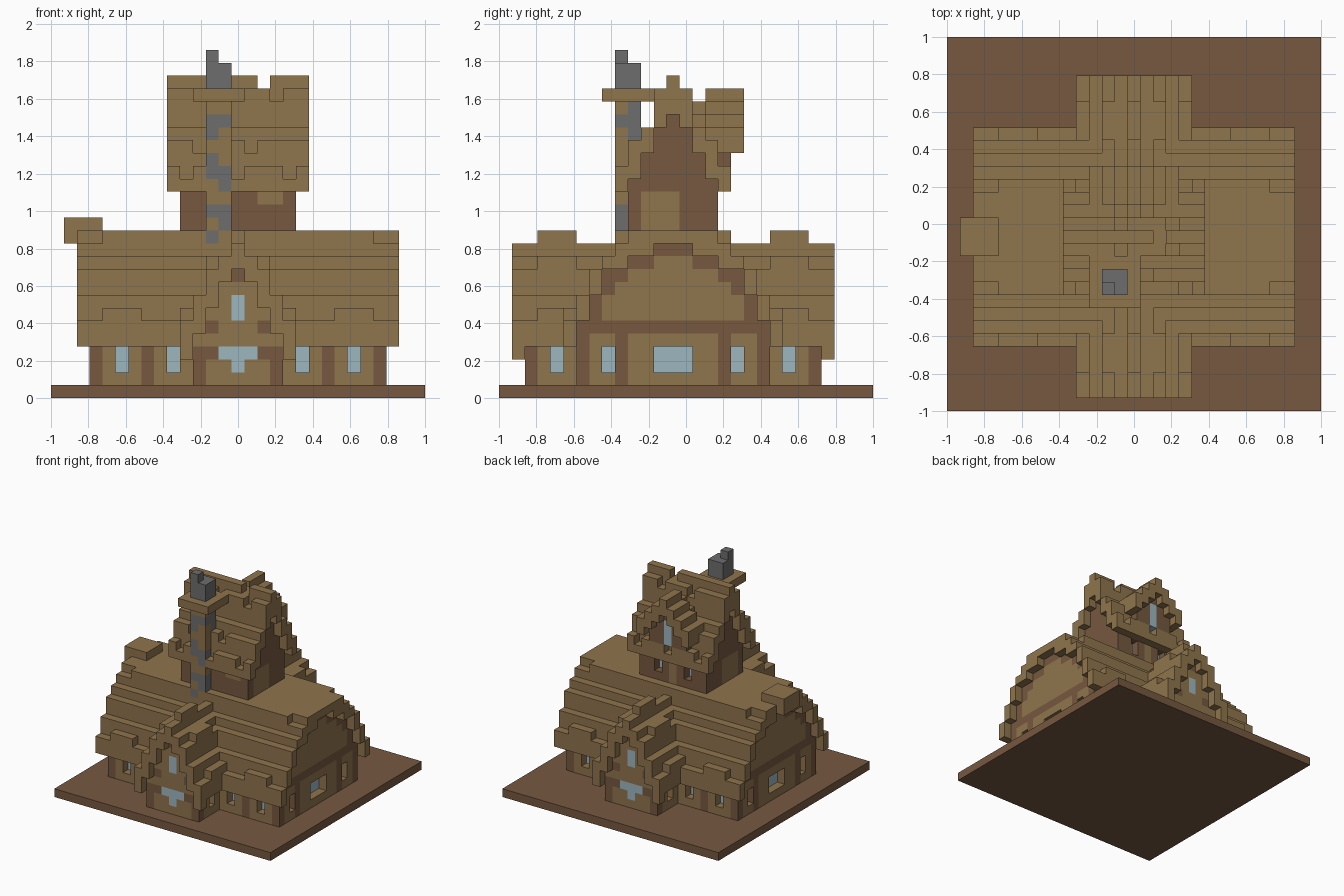
import bpy

cube = bpy.data.objects.get("Cube")
if cube:
    bpy.data.objects.remove(cube, do_unlink=True)

U = 2 / 29          # size of one block
MID = -1            # block row on which the house is symmetric, front to back
grid = {}           # block position -> part name


def material(name, rgb):
    mat = bpy.data.materials.new(name)
    mat.use_nodes = True
    mat.diffuse_color = (*rgb, 1)
    mat.node_tree.nodes["Principled BSDF"].inputs["Base Color"].default_value = (*rgb, 1)
    return mat


straw = material("straw tan", (0.275, 0.178, 0.074))
wood = material("timber brown", (0.181, 0.098, 0.051))
glass = material("pale blue glass", (0.34, 0.47, 0.53))
stone = material("grey stone", (0.155, 0.155, 0.155))
PARTS = {"ground_slab": wood, "plaster_walls": straw, "timber_frame": wood,
         "main_roof": straw, "wing_roof": straw, "tower_walls": wood,
         "tower_panels": straw, "tower_roof": straw, "dormer_roof": straw,
         "dormer_wall": wood, "window_panes": glass, "chimney_stones": stone,
         "chimney_infill": straw, "chimney_ledge": straw}


def fill(part, xs, ys, zs, both_x=False, both_y=False):
    """Paint a block range (inclusive first, last); optionally mirrored. None carves."""
    for x in range(xs[0], xs[1] + 1):
        for y in range(ys[0], ys[1] + 1):
            for z in range(zs[0], zs[1] + 1):
                for px in {x, -x} if both_x else {x}:
                    for py in {y, 2 * MID - y} if both_y else {y}:
                        if part:
                            grid[px, py, z] = part
                        else:
                            grid.pop((px, py, z), None)


# ground slab
fill("ground_slab", (-14, 14), (-14, 14), (0, 0))

# ground floor walls of the long house and the cross wing
fill("plaster_walls", (-11, 11), (-8, 6), (1, 4))
fill("plaster_walls", (-3, 3), (-12, 10), (1, 3))

# main roof: distance from the ridge -> (underside, top)
MAIN = {8: (4, 6), 7: (6, 8), 6: (8, 10), 5: (10, 11), 4: (10, 13),
        3: (11, 13), 2: (11, 13), 1: (12, 13), 0: (12, 13)}
for d, (low, top) in MAIN.items():
    y = MID - d
    if d < 8:
        fill("plaster_walls", (0, 11), (y, y), (4, low - 1), True, True)
    fill("main_roof", (0, 12), (y, y), (low, top - 1), True, True)
fill("main_roof", (8, 10), (-9, -9), (6, 6), True, True)
fill(None, (11, 12), (-5, -5), (12, 12), True, True)
fill("main_roof", (-13, -11), (-2, 0), (12, 13))

# cross wing roof: distance from the ridge -> (underside, top)
WING = {4: (4, 6), 3: (5, 8), 2: (7, 10), 1: (9, 11), 0: (10, 12)}
for d, (low, top) in WING.items():
    if d < 4:
        fill("plaster_walls", (d, d), (-12, MID), (4, low - 1), True, True)
    fill("wing_roof", (d, d), (-13, MID), (low, top - 1), True, True)
    if d % 2 == 0:
        fill("wing_roof", (d, d), (-11, -9), (top, top), True, True)
fill("wing_roof", (4, 4), (-13, -13), (3, 3), True, True)

# timber posts and beams
for x in (7, 11):
    fill("timber_frame", (x, x), (-8, -8), (1, 4), True, True)
fill("timber_frame", (3, 3), (-12, -12), (1, 3), True, True)
fill("timber_frame", (2, 2), (-12, -12), (3, 3), True, True)
fill("timber_frame", (2, 2), (-12, -12), (5, 5), True, True)
fill("timber_frame", (0, 0), (-12, -12), (9, 9), True, True)
fill("timber_frame", (11, 11), (-5, -5), (1, 4), True, True)
fill("timber_frame", (11, 11), (-8, MID), (5, 5), True, True)
# stepped gable trim at both ends of the main roof
for y0, y1, z0, z1 in ((-7, -7, 6, 7), (-6, -6, 8, 9), (-5, -5, 9, 9),
                       (-4, -3, 10, 10), (-2, -1, 11, 11)):
    fill("timber_frame", (11, 11), (y0, y1), (z0, z1), True, True)

# recessed ground floor windows, long sides then gable ends then wing sides
for x in (5, 9):
    fill(None, (x, x), (-8, -8), (2, 3), True, True)
    fill("window_panes", (x, x), (-7, -7), (2, 3), True, True)
for y0, y1 in ((-6, -6), (-2, MID)):
    fill(None, (11, 11), (y0, y1), (2, 3), True, True)
    fill("window_panes", (10, 10), (y0, y1), (2, 3), True, True)
fill(None, (3, 3), (-10, -10), (2, 3), True, True)
fill("window_panes", (2, 2), (-10, -10), (2, 3), True, True)
# windows in the wing gables
fill("window_panes", (0, 1), (-12, -12), (3, 3), True, True)
fill("window_panes", (0, 0), (-12, -12), (2, 2), True, True)
fill("window_panes", (0, 0), (-12, -12), (6, 7), True, True)

# tower and its steep roof: distance from the ridge -> (underside, top)
TOWER = {4: (16, 18), 3: (17, 20), 2: (19, 21), 1: (21, 24), 0: (22, 25)}
fill("tower_walls", (-4, 4), (-4, 2), (13, 16))
for d, (low, top) in TOWER.items():
    y = MID - d
    if d < 4:
        fill("tower_walls", (0, 4), (y, y), (16, low - 1), True, True)
    fill("tower_roof", (0, 5), (y, y), (low, top - 1), True, True)
    # ragged thatch: drop some blocks from the row tops
    for x in range(-4, 5):
        if d not in (0, 2) and (x + d) % 4 == 0:
            fill(None, (x, x), (y, y), (top - 1, top - 1), False, True)
fill(None, (2, 2), (MID, MID), (24, 24))

# tower panels and rear windows
fill("tower_panels", (4, 4), (-3, -1), (13, 15), True)
fill("tower_panels", (2, 3), (-4, -4), (15, 15))
fill("tower_panels", (0, 0), (2, 2), (13, 15))
fill(None, (2, 2), (2, 2), (14, 15), True)
fill("window_panes", (2, 2), (1, 1), (14, 15), True)

# rear dormer
fill("dormer_wall", (0, 2), (2, 3), (18, 21), True)
for d in range(4):
    top = 24 - d
    fill("dormer_roof", (d, d), (2, 4), (top - 2, top - 1), True)
    fill("dormer_roof", (d, d), (1, 1), (top - 3, top - 2), True)
fill("window_panes", (0, 0), (3, 3), (18, 20))

# chimney: patchy stone shaft, ledge and stepped top
fill("chimney_infill", (-2, -1), (-5, -5), (12, 22))
fill("chimney_stones", (-2, -1), (-4, -4), (19, 25))
for z, row in enumerate("L R B - R B L - L B - R".split(), 12):
    if row in "LB":
        fill("chimney_stones", (-2, -2), (-5, -5), (z, z))
    if row in "RB":
        fill("chimney_stones", (-1, -1), (-5, -5), (z, z))
fill("chimney_ledge", (-3, 0), (-6, -3), (23, 23))
fill("chimney_stones", (-2, -1), (-5, -4), (24, 25))
fill("chimney_stones", (-2, -2), (-5, -5), (26, 26))


def build(part, mat):
    """Make one object from the exposed faces of a part's blocks."""
    index, faces = {}, []
    for cell in [c for c, p in grid.items() if p == part]:
        for axis in range(3):
            for side in (0, 1):
                near = list(cell)
                near[axis] += 2 * side - 1
                if tuple(near) in grid:
                    continue
                quad = []
                for a, b in ((0, 0), (1, 0), (1, 1), (0, 1)):
                    corner = list(cell)
                    corner[axis] += side
                    corner[(axis + 1) % 3] += a
                    corner[(axis + 2) % 3] += b
                    quad.append(index.setdefault(tuple(corner), len(index)))
                faces.append(quad if side else quad[::-1])
    mesh = bpy.data.meshes.new(part)
    verts = [((x - 0.5) * U, (y - 0.5) * U, z * U) for x, y, z in index]
    mesh.from_pydata(verts, [], faces)
    mesh.materials.append(mat)
    bpy.context.collection.objects.link(bpy.data.objects.new(part, mesh))


for part, mat in PARTS.items():
    build(part, mat)
